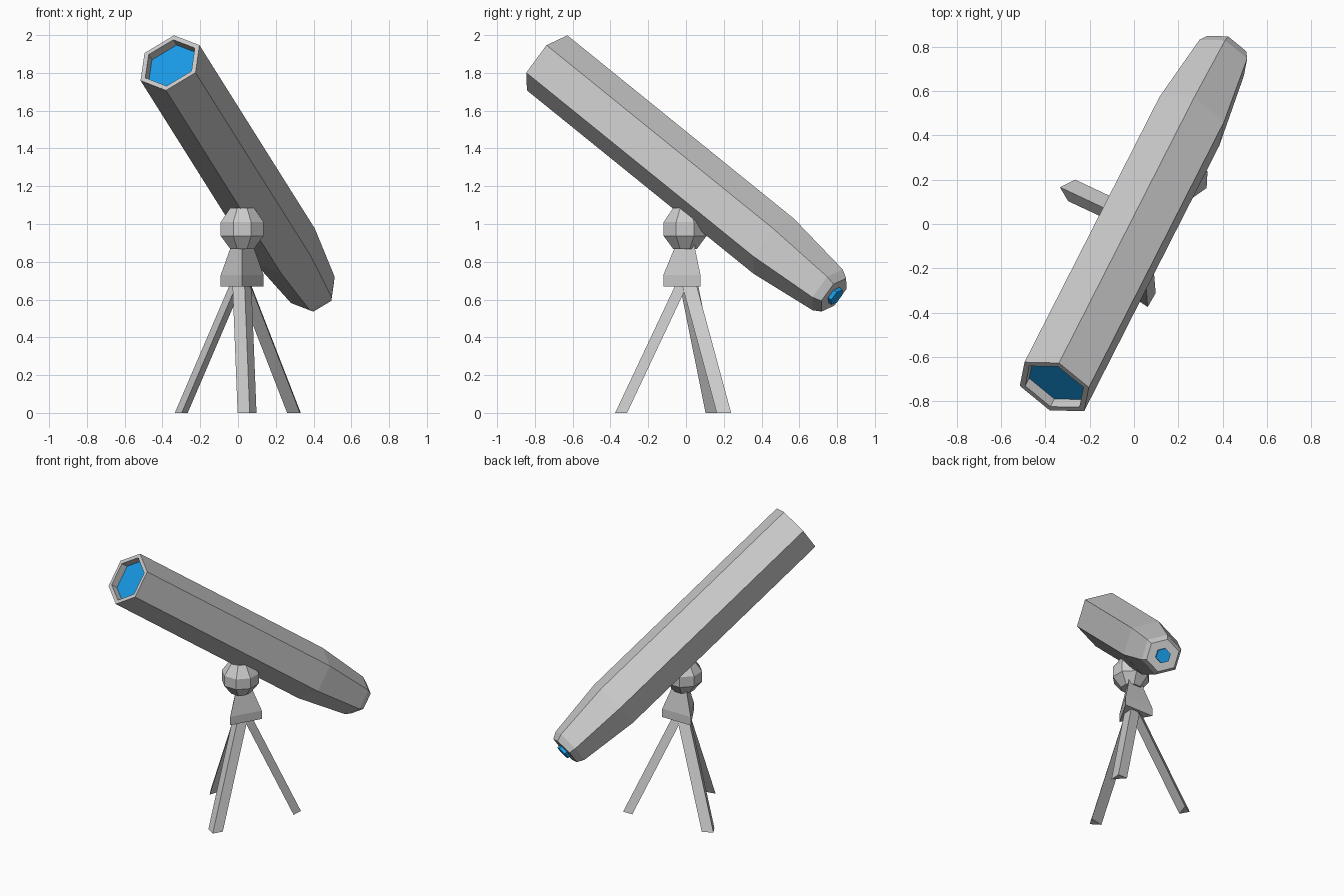
import bpy, bmesh
from math import cos, sin, pi, radians
from mathutils import Vector, Matrix

if "Cube" in bpy.data.objects:
    bpy.data.objects.remove(bpy.data.objects["Cube"])


def loft(name, sections, material=None, matrix=None):
    """Join equal-sized point loops into one closed flat-faced solid."""
    bm = bmesh.new()
    rings = [[bm.verts.new(p) for p in s] for s in sections]
    n = len(rings[0])
    for a, b in zip(rings, rings[1:]):
        for i in range(n):
            j = (i + 1) % n
            bm.faces.new((a[i], a[j], b[j], b[i]))
    bm.faces.new(rings[0][::-1])
    bm.faces.new(rings[-1])
    bmesh.ops.recalc_face_normals(bm, faces=bm.faces[:])
    mesh = bpy.data.meshes.new(name)
    bm.to_mesh(mesh)
    bm.free()
    ob = bpy.data.objects.new(name, mesh)
    bpy.context.collection.objects.link(ob)
    if matrix:
        ob.matrix_world = matrix
    if material:
        mesh.materials.append(material)
    return ob


def polygons(n, profile, phase=0.0, centre=(0, 0)):
    """Regular n-gons for each (radius, height) in a profile."""
    return [[(centre[0] + r * cos(phase + 2 * pi * i / n),
              centre[1] + r * sin(phase + 2 * pi * i / n), z)
             for i in range(n)] for r, z in profile]


blue = bpy.data.materials.new("blue_glass")
blue.diffuse_color = (0.01, 0.33, 0.8, 1)
blue.use_nodes = True
blue.node_tree.nodes["Principled BSDF"].inputs["Base Color"].default_value = blue.diffuse_color

# Tube frame: local z runs from the front opening down to the eyepiece
axis = Vector((0.368, 0.723, -0.585)).normalized()
up = Vector((0.02, 0.105, 0.147))
up = (up - axis * up.dot(axis)).normalized()
side = axis.cross(up)
frame = Matrix((up, side, axis)).transposed().to_4x4()
frame.translation = (-0.36, -0.735, 1.853)

# Hexagonal tube with a recessed front and tapered rear
loft("tube", polygons(6, [(0.153, 0.055), (0.153, 0), (0.182, 0),
                          (0.182, 1.66), (0.135, 2.055), (0.11, 2.10)]),
     matrix=frame)
# Blue glass at both ends
loft("front_lens", polygons(6, [(0.154, 0.048), (0.154, 0.06)]), blue, frame)
loft("eyepiece", polygons(6, [(0.05, 2.09), (0.05, 2.122)]), blue, frame)

# Faceted ball joint
loft("ball_joint", polygons(8, [(0.068, 0.868), (0.123, 0.937),
                                (0.123, 1.01), (0.068, 1.085)],
                            pi / 8, (0.022, -0.005)))

# Triangular mount below the ball
loft("mount", polygons(3, [(0.131, 0.67), (0.131, 0.73),
                           (0.073, 0.87), (0.073, 0.89)],
                       -pi / 2, (0.022, 0.011)))

# Three splayed triangular legs
hub = Vector((0.02, 0.01, 0))
foot = [Vector((0.042, -0.385, 0)), Vector((0.078, -0.322, 0)),
        Vector((-0.022, -0.343, 0))]
rise = Vector((-0.028, 0.33, 0.70))
for k, name in enumerate(("front_leg", "right_leg", "left_leg")):
    turn = Matrix.Rotation(radians(120 * k), 3, 'Z')
    loft(name, [[hub + turn @ p for p in foot],
                [hub + turn @ (p + rise) for p in foot]])
